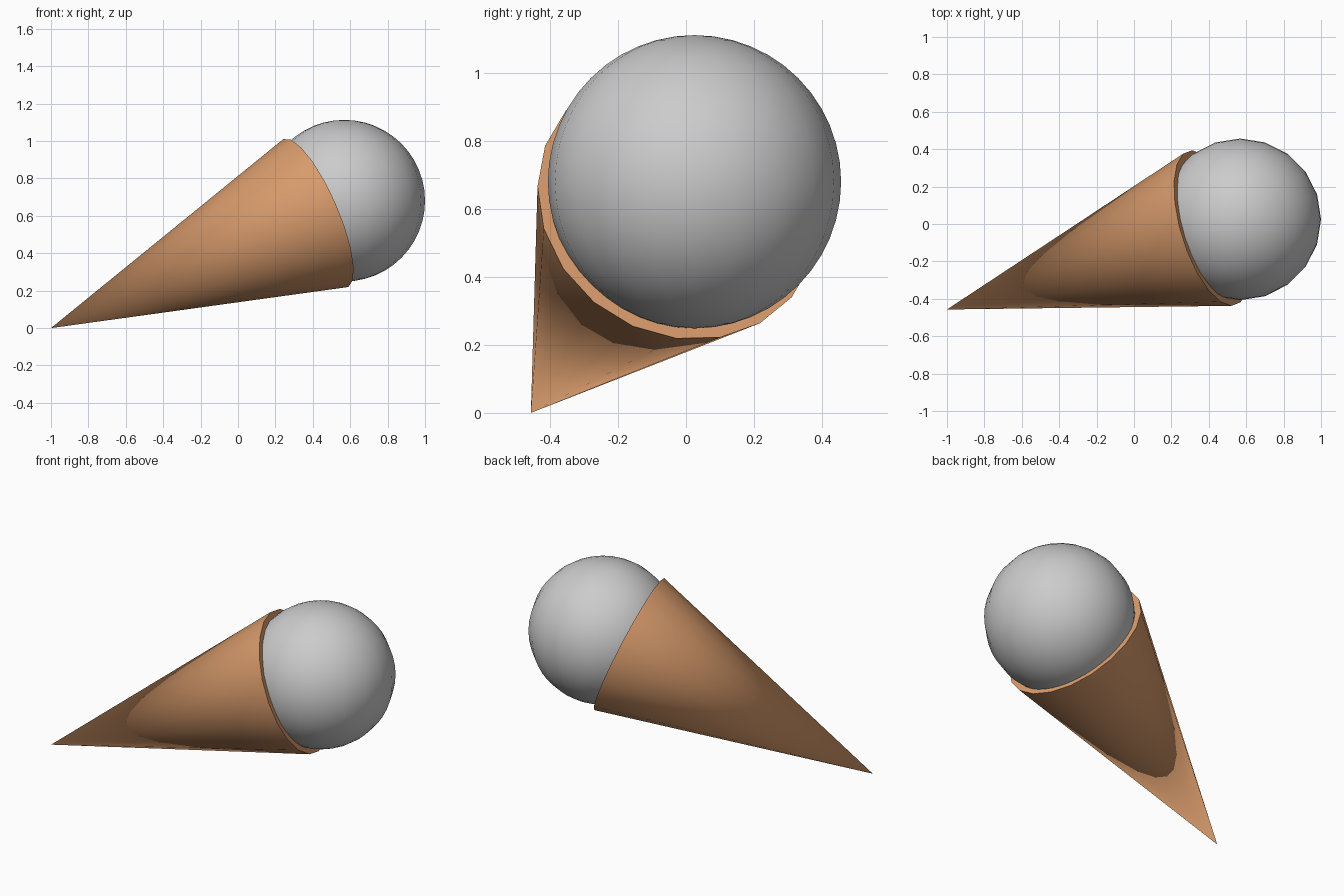
import bpy, bmesh, math
from mathutils import Vector, Matrix

if "Cube" in bpy.data.objects:
    bpy.data.objects.remove(bpy.data.objects["Cube"])

SIDES = 20


def finish(name, bm):
    bmesh.ops.remove_doubles(bm, verts=bm.verts, dist=1e-5)
    bmesh.ops.recalc_face_normals(bm, faces=bm.faces)
    mesh = bpy.data.meshes.new(name)
    bm.to_mesh(mesh)
    bm.free()
    obj = bpy.data.objects.new(name, mesh)
    bpy.context.collection.objects.link(obj)
    bpy.ops.object.select_all(action='DESELECT')
    obj.select_set(True)
    bpy.context.view_layer.objects.active = obj
    bpy.ops.object.shade_smooth_by_angle(angle=math.radians(30))
    return obj


tip = Vector((-1.0, -0.457, 0.0))
scoop_centre = Vector((0.568, 0.025, 0.681))
height, rim_radius, scoop_radius = 1.604, 0.432, 0.432

# Wafer cone: tip at the lower left, capped mouth facing the scoop
axis = (scoop_centre - tip).normalized()
side = Vector((0.104, -0.418, 0.0525))
side = (side - axis * side.dot(axis)).normalized()
frame = Matrix((side, axis.cross(side), axis)).transposed().to_4x4()
bm = bmesh.new()
bmesh.ops.create_cone(bm, cap_ends=True, segments=SIDES,
                      radius1=0, radius2=rim_radius, depth=height,
                      matrix=Matrix.Translation(tip + axis * height / 2) @ frame)
cone = finish("wafer_cone", bm)

wafer = bpy.data.materials.new("wafer_brown")
wafer.diffuse_color = (0.69, 0.33, 0.15, 1)
wafer.use_nodes = True
wafer.node_tree.nodes["Principled BSDF"].inputs["Base Color"].default_value = wafer.diffuse_color
cone.data.materials.append(wafer)

# Scoop: grey ball seated in the mouth of the cone
bm = bmesh.new()
bmesh.ops.create_uvsphere(bm, u_segments=SIDES, v_segments=24, radius=scoop_radius,
                          matrix=Matrix.Translation(scoop_centre))
finish("scoop", bm)
